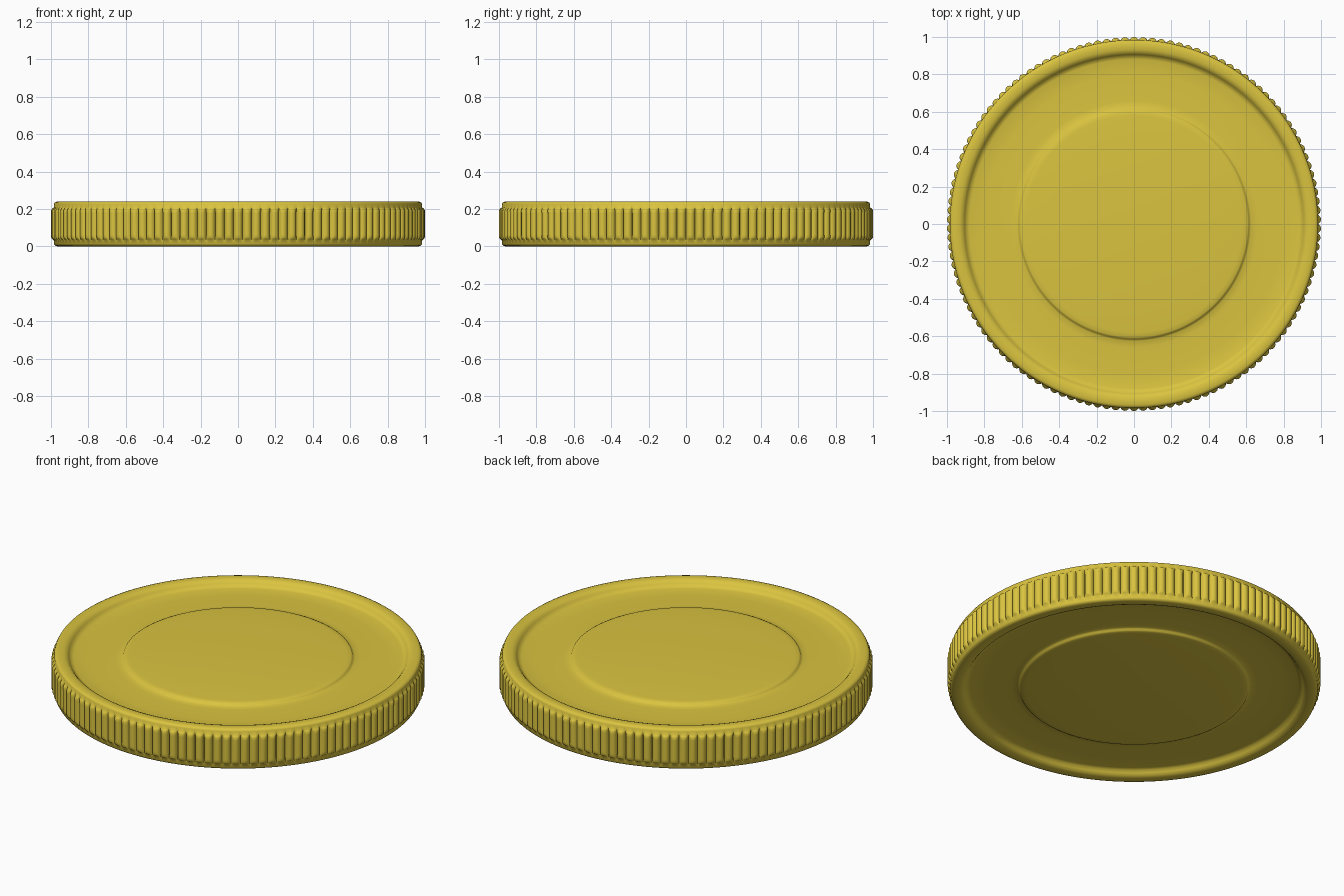
import bpy, bmesh, math

if "Cube" in bpy.data.objects:
    bpy.data.objects.remove(bpy.data.objects["Cube"])

RIDGES, STEPS = 126, 8
SEGS = RIDGES * STEPS
MID = 0.12

# Upper half profile: radius, height, share of ridge bulge (0 = plain)
half = [
    (0.15, 0.2335, 0), (0.30, 0.231, 0), (0.45, 0.227, 0), (0.58, 0.222, 0),
    (0.605, 0.220, 0), (0.613, 0.216, 0), (0.617, 0.209, 0), (0.625, 0.205, 0),
    (0.66, 0.203, 0), (0.80, 0.203, 0), (0.88, 0.204, 0), (0.897, 0.209, 0),
    (0.906, 0.222, 0), (0.916, 0.233, 0), (0.932, 0.239, 0), (0.95, 0.24, 0),
    (0.968, 0.2395, 0), (0.979, 0.235, 0), (0.984, 0.226, 0), (0.985, 0.208, 0),
    (0.983, 0.201, 0.5), (0.979, 0.192, 0.9), (0.977, 0.178, 1.0),
]
profile = half + [(r, 2 * MID - z, k) for r, z, k in reversed(half)]


def bulge(i):
    """Rounded ridge with a narrow groove on each side."""
    return 0.023 * math.sqrt(abs(math.sin(math.pi * (i % STEPS) / STEPS)))


# Coin body turned around z, with rounded ridges on the edge
bm = bmesh.new()
rings = []
for r, z, k in profile:
    ring = []
    for i in range(SEGS):
        a = 2 * math.pi * i / SEGS
        rad = r + k * bulge(i)
        ring.append(bm.verts.new((rad * math.cos(a), rad * math.sin(a), z)))
    rings.append(ring)
for lo, hi in zip(rings, rings[1:]):
    for i in range(SEGS):
        j = (i + 1) % SEGS
        bm.faces.new((lo[i], hi[i], hi[j], lo[j]))

# Close both faces with a centre point
for ring, z in ((rings[0], 0.2345), (rings[-1], 0.0055)):
    c = bm.verts.new((0, 0, z))
    for i in range(SEGS):
        bm.faces.new((c, ring[i], ring[(i + 1) % SEGS]))
bmesh.ops.recalc_face_normals(bm, faces=bm.faces)

mesh = bpy.data.meshes.new("coin")
bm.to_mesh(mesh)
bm.free()
coin = bpy.data.objects.new("coin", mesh)
bpy.context.collection.objects.link(coin)

# Gold colour
gold = bpy.data.materials.new("gold")
gold.diffuse_color = (0.70, 0.55, 0.05, 1)
gold.use_nodes = True
gold.node_tree.nodes["Principled BSDF"].inputs["Base Color"].default_value = gold.diffuse_color
mesh.materials.append(gold)

bpy.context.view_layer.objects.active = coin
coin.select_set(True)
bpy.ops.object.shade_smooth_by_angle(angle=math.radians(50))
